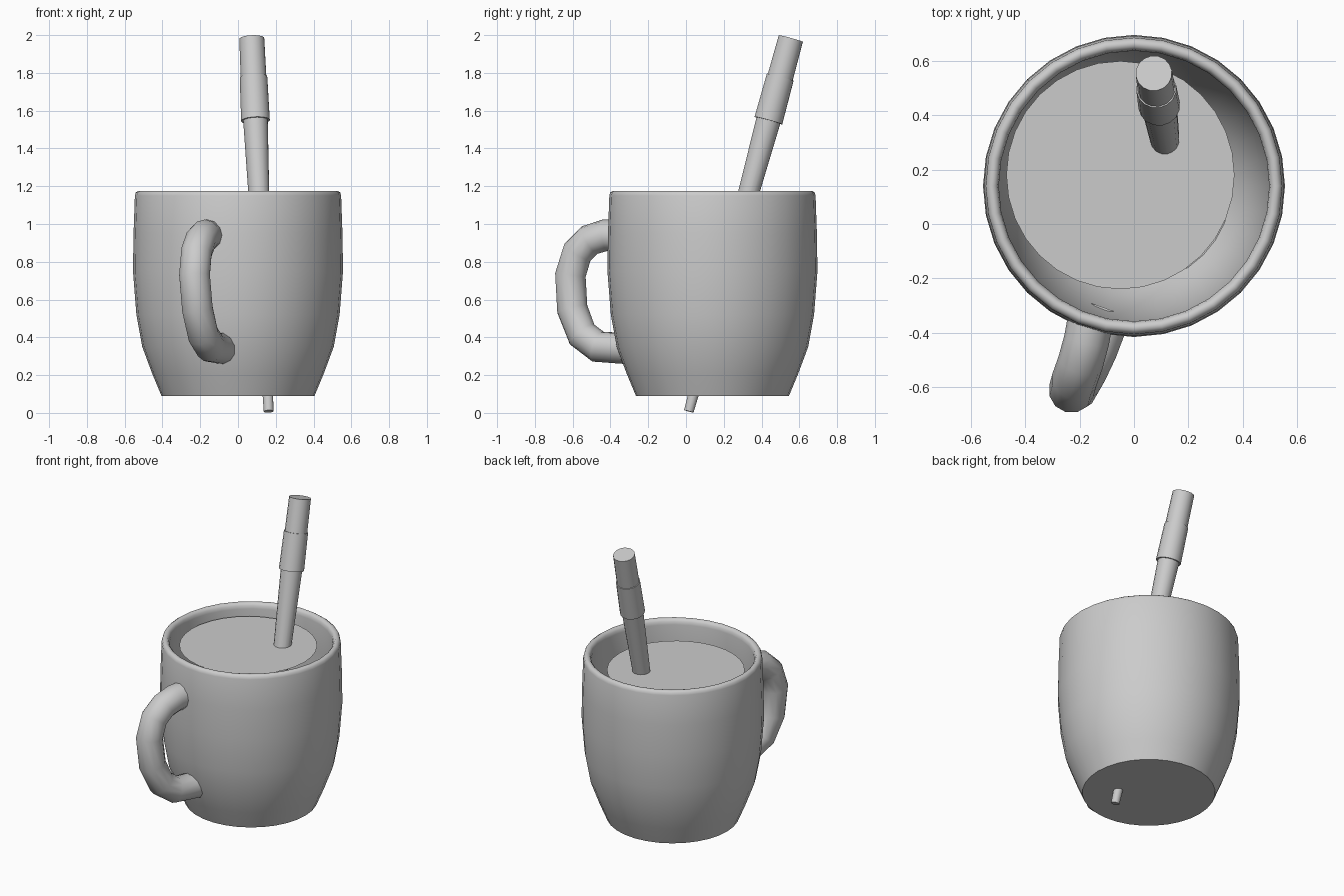
import bpy, bmesh, math
from mathutils import Vector

if "Cube" in bpy.data.objects:
    bpy.data.objects.remove(bpy.data.objects["Cube"])


def lathe(name, profile, segments, base, axis=(0, 0, 1), angle=35):
    """Spin an (r, z) profile about an axis through base; r = 0 makes a pole."""
    bm = bmesh.new()
    rot = Vector(axis).to_track_quat('Z', 'Y')
    rings = []
    for r, z in profile:
        count = segments if r > 0 else 1
        rings.append([bm.verts.new(Vector(base) + rot @ Vector((
            r * math.cos(math.tau * i / segments),
            r * math.sin(math.tau * i / segments), z))) for i in range(count)])
    for a, b in zip(rings, rings[1:]):
        for i in range(segments):
            j = (i + 1) % segments
            if len(a) == 1:
                bm.faces.new((a[0], b[j], b[i]))
            elif len(b) == 1:
                bm.faces.new((a[i], a[j], b[0]))
            else:
                bm.faces.new((a[i], a[j], b[j], b[i]))
    me = bpy.data.meshes.new(name)
    bm.to_mesh(me)
    bm.free()
    ob = bpy.data.objects.new(name, me)
    bpy.context.collection.objects.link(ob)
    smooth(ob, angle)
    return ob


def smooth(ob, angle):
    bpy.ops.object.select_all(action='DESELECT')
    ob.select_set(True)
    bpy.context.view_layer.objects.active = ob
    bpy.ops.object.shade_smooth_by_angle(angle=math.radians(angle))


# Mug body: outer wall, rounded rim, inner wall and floor
lathe("mug_body", [
    (0, .09), (.405, .09), (.455, .21), (.507, .35), (.538, .52), (.556, .75),
    (.553, .95), (.546, 1.15), (.541, 1.167), (.528, 1.176), (.513, 1.174),
    (.502, 1.16), (.498, 1.14), (.503, .95), (.505, .75), (.488, .52),
    (.457, .35), (.405, .21), (.36, .15), (0, .15)], 32, (0, .14, 0), angle=50)

# Drink surface, a little off centre
bpy.ops.mesh.primitive_circle_add(vertices=32, radius=.42, fill_type='NGON',
                                  location=(-.05, .18, 1.097))
bpy.context.object.name = "drink_surface"

# Handle: swept tube leaning sideways, ends sunk into the wall
path = [(-.16, -.35, .94), (-.175, -.43, .94), (-.197, -.51, .915),
        (-.22, -.575, .85), (-.23, -.612, .73), (-.215, -.602, .55),
        (-.185, -.55, .415), (-.145, -.465, .35), (-.09, -.32, .342)]
curve = bpy.data.curves.new("handle", 'CURVE')
curve.dimensions = '3D'
curve.bevel_depth = .084
curve.bevel_resolution = 4
curve.use_fill_caps = True
spline = curve.splines.new('POLY')
spline.points.add(len(path) - 1)
for p, co in zip(spline.points, path):
    p.co = (*co, 1)
handle = bpy.data.objects.new("handle", curve)
bpy.context.collection.objects.link(handle)
bpy.ops.object.select_all(action='DESELECT')
handle.select_set(True)
bpy.context.view_layer.objects.active = handle
bpy.ops.object.convert(target='MESH')
smooth(bpy.context.object, 50)

# Stirring stick: tapered shaft, collar and end piece on one slanted axis
low, high = Vector((.162, .015, .008)), Vector((.073, .555, 1.982))
axis = high - low
n = axis.length
lathe("stick", [(0, 0), (.026, 0), (.066, .78 * n), (.077, .78 * n),
                (.074, .896 * n), (.069, .896 * n), (.067, n), (0, n)],
      16, low, axis)
